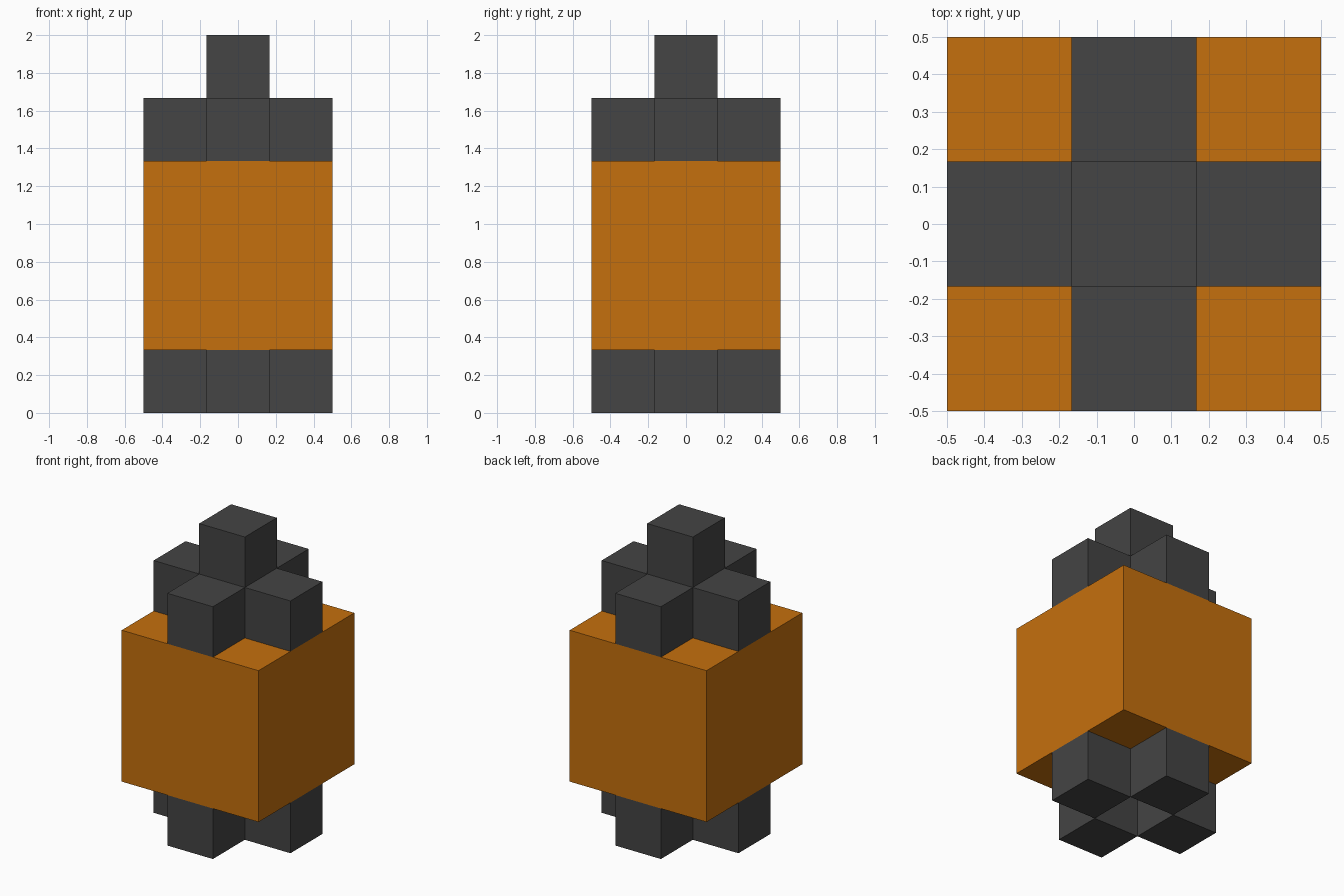
import bpy
import bmesh
from mathutils import Matrix

cube = bpy.data.objects.get("Cube")
if cube:
    bpy.data.objects.remove(cube, do_unlink=True)


def make_material(name, rgb):
    mat = bpy.data.materials.new(name)
    mat.use_nodes = True
    colour = (*rgb, 1.0)
    mat.diffuse_color = colour
    mat.node_tree.nodes["Principled BSDF"].inputs["Base Color"].default_value = colour
    return mat


def make_block(name, size, centre, mat):
    bm = bmesh.new()
    bmesh.ops.create_cube(bm, size=size, matrix=Matrix.Translation(centre))
    mesh = bpy.data.meshes.new(name)
    bm.to_mesh(mesh)
    bm.free()
    mesh.materials.append(mat)
    obj = bpy.data.objects.new(name, mesh)
    bpy.context.collection.objects.link(obj)
    return obj


orange = make_material("orange", (0.56, 0.16, 0.004))
grey = make_material("dark grey", (0.058, 0.058, 0.058))

UNIT = 1 / 3  # edge of a small block
SIDES = {"front": (0, -1), "back": (0, 1), "left": (1, 0), "right": (-1, 0)}

# Large central body
make_block("body", 1.0, (0, 0, 2.5 * UNIT), orange)

# Four blocks in a cross below and above the body
for level, z in (("lower", 0.5 * UNIT), ("upper", 4.5 * UNIT)):
    for side, (dx, dy) in SIDES.items():
        make_block(f"{level}_{side}_block", UNIT, (dx * UNIT, dy * UNIT, z), grey)

# Single block on the top
make_block("top_block", UNIT, (0, 0, 5.5 * UNIT), grey)
